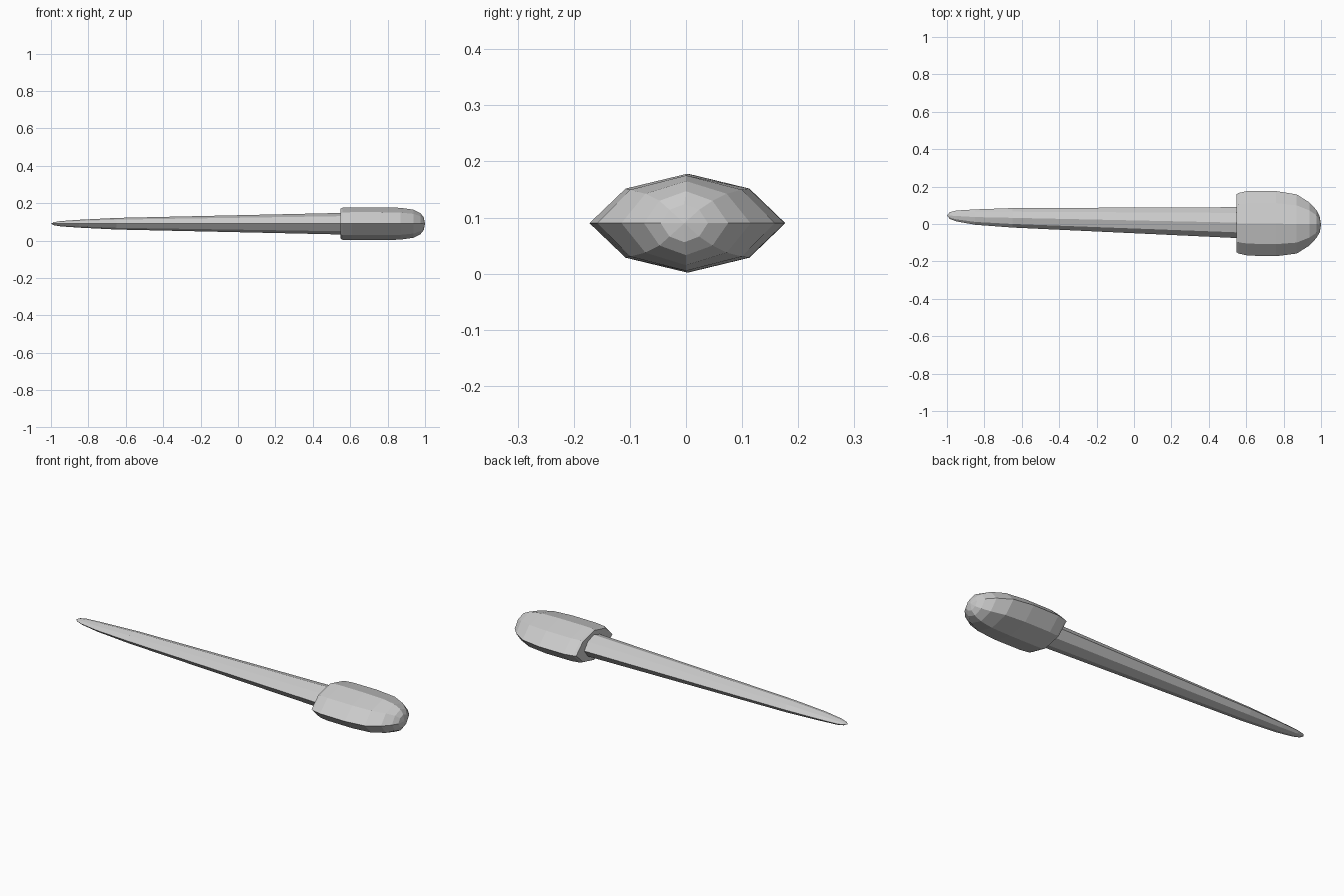
import bpy, bmesh

old = bpy.data.objects.get("Cube")
if old:
    bpy.data.objects.remove(old, do_unlink=True)

grey = bpy.data.materials.new("light grey")
grey.use_nodes = True
grey.diffuse_color = (0.6, 0.6, 0.6, 1)
grey.node_tree.nodes["Principled BSDF"].inputs["Base Color"].default_value = (0.6, 0.6, 0.6, 1)

# Pointed octagon cross-section, as fractions of half width and half height
SECTION = [(1, 0), (.63, .7), (0, 1), (-.63, .7), (-1, 0), (-.63, -.7), (0, -1), (.63, -.7)]
MID_Z = 0.09


def loft(name, stations, tip):
    """Skin rings (x, centre y, half width, half height) and close on a tip point."""
    bm = bmesh.new()
    rings = [[bm.verts.new((x, cy + a * hy, MID_Z + b * hz)) for a, b in SECTION]
             for x, cy, hy, hz in stations]
    n = len(SECTION)
    for r, s in zip(rings, rings[1:]):
        for i in range(n):
            j = (i + 1) % n
            bm.faces.new((r[i], r[j], s[j], s[i]))
    bm.faces.new(rings[0])
    point = bm.verts.new(tip)
    for i in range(n):
        bm.faces.new((rings[-1][i], rings[-1][(i + 1) % n], point))
    bmesh.ops.recalc_face_normals(bm, faces=bm.faces)
    mesh = bpy.data.meshes.new(name)
    bm.to_mesh(mesh)
    bm.free()
    mesh.materials.append(grey)
    obj = bpy.data.objects.new(name, mesh)
    bpy.context.collection.objects.link(obj)
    return obj


# Rounded grip with a blunt faceted end
loft("grip", [
    (.547, .004, .155, .079),
    (.56, .004, .162, .086),
    (.61, .004, .173, .088),
    (.76, .002, .174, .088),
    (.87, .0, .158, .085),
    (.938, .0, .115, .075),
    (.975, .0, .075, .057),
    (.993, -.003, .042, .034),
], (1, -.003, MID_Z))

# Long tapering spike with a rounded tip
loft("spike", [
    (.57, .007, .083, .058),
    (-.65, .033, .052, .031),
    (-.85, .037, .041, .021),
    (-.95, .043, .029, .014),
    (-.985, .045, .018, .008),
], (-1, .045, MID_Z))
